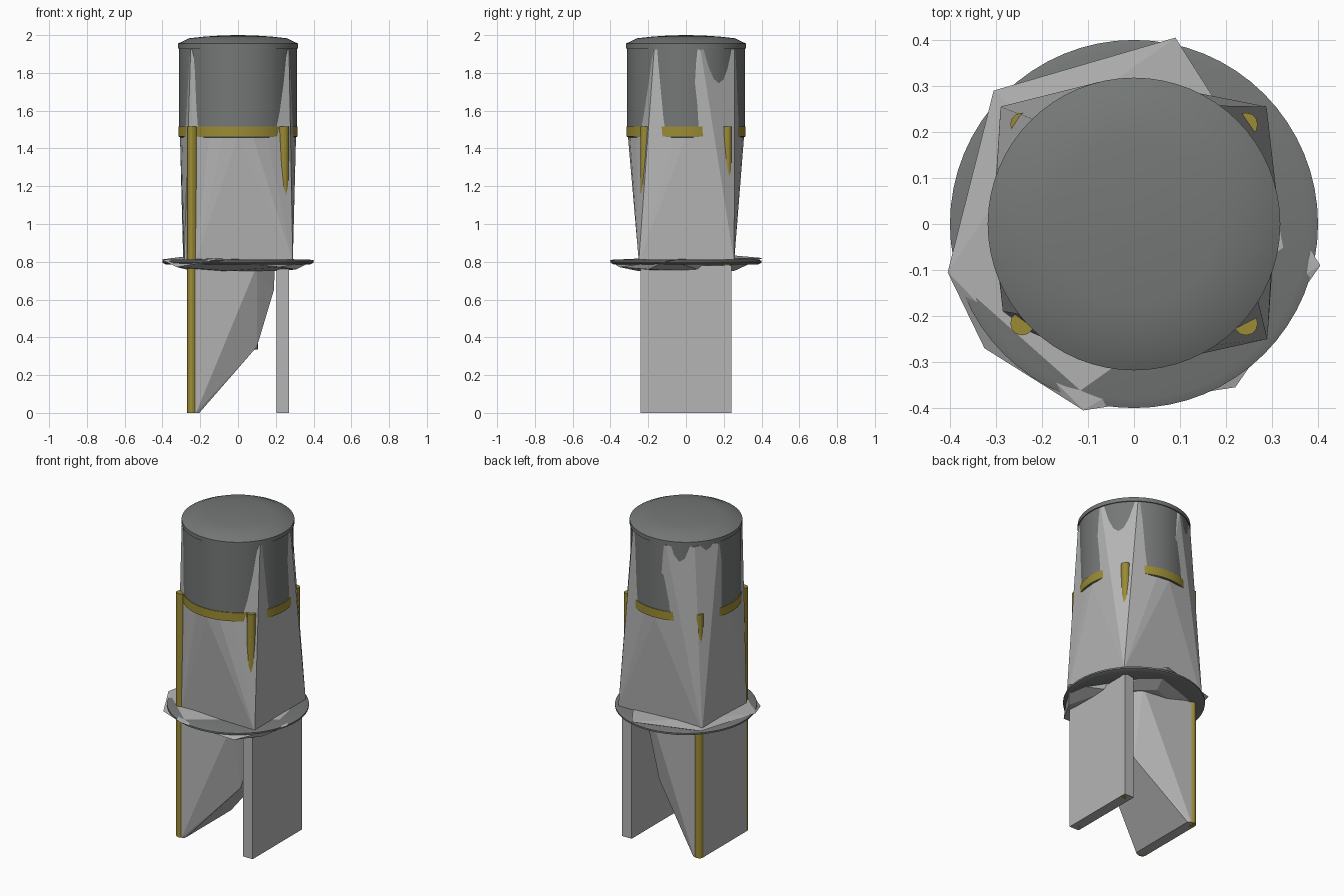
import bpy, bmesh, math

if "Cube" in bpy.data.objects:
    bpy.data.objects.remove(bpy.data.objects["Cube"])


def mat(name, col):
    m = bpy.data.materials.new(name)
    m.diffuse_color = (*col, 1)
    m.use_nodes = True
    m.node_tree.nodes["Principled BSDF"].inputs["Base Color"].default_value = m.diffuse_color
    return m


DARK = mat("dark_grey", (0.175, 0.187, 0.18))
LIGHT = mat("light_grey", (0.46, 0.46, 0.46))
YELLOW = mat("mustard_yellow", (0.33, 0.26, 0.035))


def finish(name, bm, m, smooth=False):
    bmesh.ops.recalc_face_normals(bm, faces=bm.faces)
    me = bpy.data.meshes.new(name)
    bm.to_mesh(me)
    bm.free()
    me.materials.append(m)
    ob = bpy.data.objects.new(name, me)
    bpy.context.collection.objects.link(ob)
    if smooth:
        bpy.ops.object.select_all(action='DESELECT')
        ob.select_set(True)
        bpy.context.view_layer.objects.active = ob
        bpy.ops.object.shade_smooth_by_angle(angle=math.radians(30))
    return ob


def lathe(name, profile, m, at=(0, 0), n=64):
    """Closed solid of revolution from (radius, z) pairs, capped at both ends."""
    bm = bmesh.new()
    rings = []
    for r, z in profile:
        rings.append([bm.verts.new((at[0] + r * math.cos(2 * math.pi * i / n),
                                    at[1] + r * math.sin(2 * math.pi * i / n), z))
                      for i in range(n)])
    for a, b in zip(rings, rings[1:]):
        for i in range(n):
            j = (i + 1) % n
            bm.faces.new((a[i], a[j], b[j], b[i]))
    bm.faces.new(rings[0][::-1])
    bm.faces.new(rings[-1])
    return finish(name, bm, m, True)


def hull(name, pts, m):
    """Faceted convex shell around a few points."""
    bm = bmesh.new()
    for p in pts:
        bm.verts.new(p)
    res = bmesh.ops.convex_hull(bm, input=bm.verts)
    loose = [v for v in bm.verts if not v.link_faces]
    bmesh.ops.delete(bm, geom=loose, context='VERTS')
    return finish(name, bm, m)


def polar(r, deg, z):
    a = math.radians(deg)
    return (r * math.cos(a), r * math.sin(a), z)


# Tank with shallow bowl bottom, band and domed lid
lathe("tank", [(0.10, 1.44), (0.25, 1.448), (0.312, 1.46), (0.312, 1.935)], DARK)
lathe("tank_band", [(0.316, 1.462), (0.316, 1.515)], YELLOW)
lathe("tank_lid", [(0.318, 1.93), (0.318, 1.955), (0.26, 1.983), (0.18, 1.992),
                   (0.09, 1.998), (0.01, 2.0)], DARK)

# Walkway disc
lathe("walkway", [(0.38, 0.785), (0.40, 0.795), (0.40, 0.805), (0.38, 0.812)], DARK)

# Four round legs
for sx in (-1, 1):
    for sy in (-1, 1):
        lathe("leg", [(0.026, 0.0), (0.026, 1.515)], YELLOW,
              (sx * 0.243, sy * 0.216), 12)

# Faceted body shell, its top corners spiking over the tank
body = [(0.288, 0.255, 0.8), (-0.29, 0.255, 0.8), (0.29, -0.25, 0.8),
        (-0.225, -0.235, 0.8), (-0.285, -0.19, 0.8)]
body += [polar(0.318, a, 1.925) for a in (14, 54, 104, 134, 160, 218, 328)]
body += [polar(0.307, a, 1.458) for a in range(0, 360, 15)]
hull("body_shell", body, LIGHT)

# Irregular faceted walkway shell
rim = [(0.09, 0.405, 0.82), (0.405, -0.09, 0.808), (-0.11, -0.405, 0.81),
       (-0.405, -0.105, 0.812), (-0.305, 0.29, 0.825), (-0.2, 0.2, 0.838),
       (0.22, -0.355, 0.772), (-0.325, -0.27, 0.772), (0.31, -0.2, 0.76)]
rim += [polar(0.26, a, 0.752) for a in range(20, 380, 60)]
hull("walkway_shell", rim, LIGHT)

# Right slab around two legs
hull("right_slab", [(x, y, z) for x in (0.205, 0.27) for y in (-0.242, 0.242)
                    for z in (0, 0.78)], LIGHT)

# Left wedge slanting up and inwards
wedge = []
for s in (-1, 1):
    for z in (0, 0.78):
        wedge += [(-0.268, s * 0.215, z), (-0.222, s * 0.238, z), (-0.205, s * 0.225, z)]
    wedge += [(0.10, s * 0.12, 0.35), (0.19, s * 0.10, 0.65), (0.195, s * 0.10, 0.78),
              (0.10, s * 0.2, 0.78)]
hull("left_wedge", wedge, LIGHT)

# Small pipe end under the wedge
lathe("pipe_end", [(0.022, 0.335), (0.022, 0.40)], DARK, (0.085, 0.0), 10)
